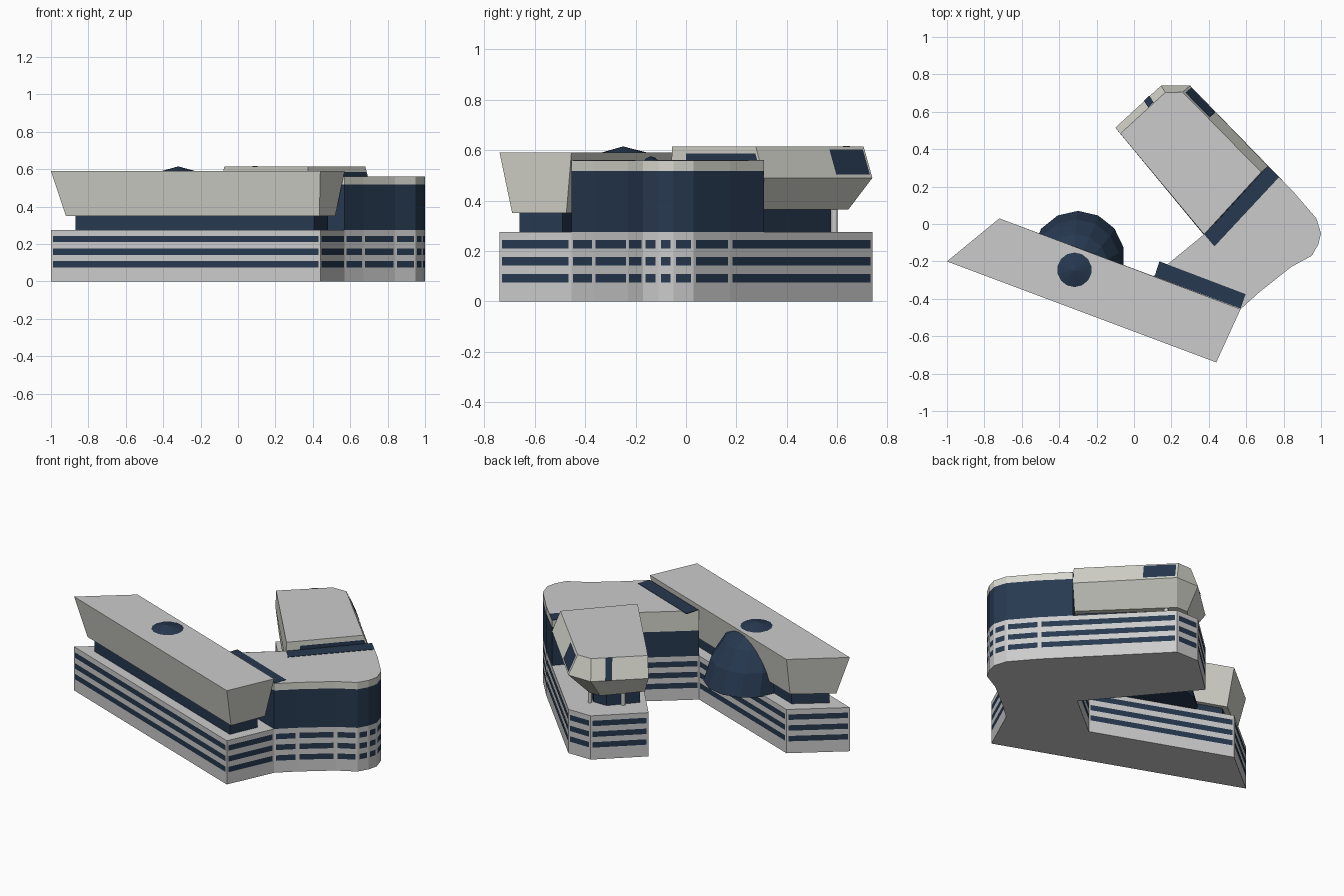
import bpy, bmesh, math
from mathutils import Vector

if "Cube" in bpy.data.objects:
    bpy.data.objects.remove(bpy.data.objects["Cube"])


def material(name, rgb):
    m = bpy.data.materials.new(name)
    m.diffuse_color = (*rgb, 1)
    m.use_nodes = True
    m.node_tree.nodes["Principled BSDF"].inputs["Base Color"].default_value = m.diffuse_color
    return m


GLASS = material("navy_glass", (0.02, 0.04, 0.08))
STONE = material("pale_stone", (0.68, 0.68, 0.62))
ROOF = material("roof_grey", (0.55, 0.55, 0.55))


def finish(bm, name, mat=None, solid=True):
    if solid:
        bmesh.ops.recalc_face_normals(bm, faces=bm.faces)
    me = bpy.data.meshes.new(name)
    bm.to_mesh(me)
    bm.free()
    ob = bpy.data.objects.new(name, me)
    bpy.context.collection.objects.link(ob)
    if mat:
        me.materials.append(mat)
    return ob


def loft(name, levels, mat=None, plain_roof=False):
    """Stack matching outlines, given as (z, outline), into a closed solid."""
    bm = bmesh.new()
    rings = [[bm.verts.new((x, y, z)) for x, y in pts] for z, pts in levels]
    n = len(rings[0])
    for low, high in zip(rings, rings[1:]):
        for i in range(n):
            j = (i + 1) % n
            bm.faces.new((low[i], low[j], high[j], high[i]))
    bm.faces.new(rings[0][::-1])
    bm.faces.new(rings[-1])
    ob = finish(bm, name, mat)
    if plain_roof:
        ob.data.materials.append(ROOF)
        for p in ob.data.polygons:
            if p.normal.z > 0.9:
                p.material_index = 1
    return ob


def panel(bm, quad, u0, u1, v0, v1, out=0.0015):
    """Flat pane lying just proud of part of a wall quad (bottom a, b, top b, a)."""
    a, b, c, d = map(Vector, quad)
    nrm = (b - a).cross(d - a).normalized()
    spot = lambda u, v: a.lerp(b, u).lerp(d.lerp(c, u), v) + nrm * out
    bm.faces.new([bm.verts.new(spot(u, v))
                  for u, v in ((u0, v0), (u1, v0), (u1, v1), (u0, v1))])


def wall(a, b, z0, z1):
    return (*a, z0), (*b, z0), (*b, z1), (*a, z1)


BASE_Z, CENTRE_Z = 0.275, 0.56
wing1 = [(-1, -0.2), (0.44, -0.74), (0.57, -0.455), (-0.72, 0.03)]
curve = [(0.57, -0.455), (0.67, -0.365), (0.84, -0.23), (0.95, -0.17),
         (0.985, -0.11), (1.0, -0.05), (0.975, 0.03), (0.85, 0.175)]
yard = [(0.375, -0.055), (0.103, -0.278)]

# V-shaped base with three window bands on every wall
base = wing1[:2] + curve + [(0.3, 0.74), (0.145, 0.74), (-0.1, 0.515)] + yard + wing1[3:]
loft("base", [(0, base), (BASE_Z, base)])
bm = bmesh.new()
for i, a in enumerate(base):
    b = base[(i + 1) % len(base)]
    m = 0.011 / math.dist(a, b)
    for z in (0.075, 0.142, 0.21):
        panel(bm, wall(a, b, z, z + 0.034), m, 1 - m, 0, 1)
finish(bm, "base_window_bands", GLASS, False)

# Rounded central block: glass drum with a stone cap
centre = curve + [(0.715, 0.31)] + yard
loft("centre_glass", [(BASE_Z, centre), (0.517, centre)], GLASS)
loft("centre_cap", [(0.517, centre), (CENTRE_Z, centre)], STONE, True)
bm = bmesh.new()
panel(bm, wall(*yard, 0.435, CENTRE_Z), 0, 1, 0, 1)
finish(bm, "courtyard_fascia", STONE, False)

# Roof skylight strips beside each wing
strips = {"front_skylight": [(0.11, -0.28), (0.57, -0.452), (0.597, -0.375), (0.136, -0.2)],
          "rear_skylight": [(0.43, -0.12), (0.775, 0.25), (0.715, 0.31), (0.375, -0.055)]}
for name, pts in strips.items():
    loft(name, [(CENTRE_Z - 0.002, pts), (CENTRE_Z + 0.002, pts)], GLASS)

# Front wing: recessed glass storey and flared upper volume
core1 = [(-0.87, -0.185), (0.405, -0.66), (0.48, -0.49), (-0.7, -0.05)]
foot1 = [(-0.92, -0.18), (0.435, -0.69), (0.52, -0.475), (-0.71, -0.02)]
loft("front_wing_recess", [(BASE_Z, core1), (0.355, core1)], GLASS)
loft("front_wing_upper", [(0.35, foot1), (0.59, wing1)], STONE, True)

# Rear wing: recessed glass storey and faceted upper volume
core2 = [(0.385, -0.02), (0.61, 0.22), (0.24, 0.575), (0.15, 0.575), (0.02, 0.43)]
low2 = [(0.375, -0.04), (0.64, 0.235), (0.22, 0.645), (0.145, 0.645), (-0.03, 0.45)]
mid2 = [(0.375, -0.06), (0.715, 0.31), (0.3, 0.74), (0.145, 0.74), (-0.1, 0.515)]
top2 = [(0.375, -0.055), (0.68, 0.277), (0.26, 0.705), (0.167, 0.703), (-0.073, 0.483)]
loft("rear_wing_recess", [(BASE_Z, core2), (0.37, core2)], GLASS)
loft("rear_wing_upper", [(0.365, low2), (0.49, mid2), (0.615, top2)], STONE, True)

# Windows set into the rear wing's upper facets
bm = bmesh.new()
for i, u0, u1, v0, v1 in ((0, 0.17, 0.98, 0.56, 0.77), (1, 0.67, 0.98, 0.1, 0.9),
                          (3, 0.25, 0.37, 0.0, 1.0)):
    j = (i + 1) % 5
    panel(bm, ((*mid2[i], 0.49), (*mid2[j], 0.49), (*top2[j], 0.615), (*top2[i], 0.615)),
          u0, u1, v0, v1, 0.003)
finish(bm, "rear_wing_windows", GLASS, False)

# Columns under the rear wing's overhang
for x, y in ((0.255, 0.59), (0.08, 0.51)):
    bpy.ops.mesh.primitive_cylinder_add(vertices=12, radius=0.012, depth=0.12,
                                        location=(x, y, 0.33))
    bpy.context.object.name = "column"

# Faceted glass dome leaning out of the courtyard through the front wing's roof
bm = bmesh.new()
bmesh.ops.create_uvsphere(bm, u_segments=14, v_segments=8, radius=1)
for v in bm.verts:
    x, y, z = v.co
    v.co = Vector((-0.3 + 0.25 * x - 0.02 * z, -0.18 + 0.25 * y - 0.07 * z, BASE_Z + 0.34 * z))
inward = Vector((0.351, 0.936, 0))
for co, no in ((Vector((0, 0, BASE_Z - 0.003)), Vector((0, 0, 1))),
               (Vector((-0.32, -0.25, 0)) - inward * 0.105, inward)):
    geom = bm.verts[:] + bm.edges[:] + bm.faces[:]
    bmesh.ops.bisect_plane(bm, geom=geom, plane_co=co, plane_no=no, clear_inner=True)
    bmesh.ops.holes_fill(bm, edges=[e for e in bm.edges if e.is_boundary])
finish(bm, "glass_dome", GLASS)
